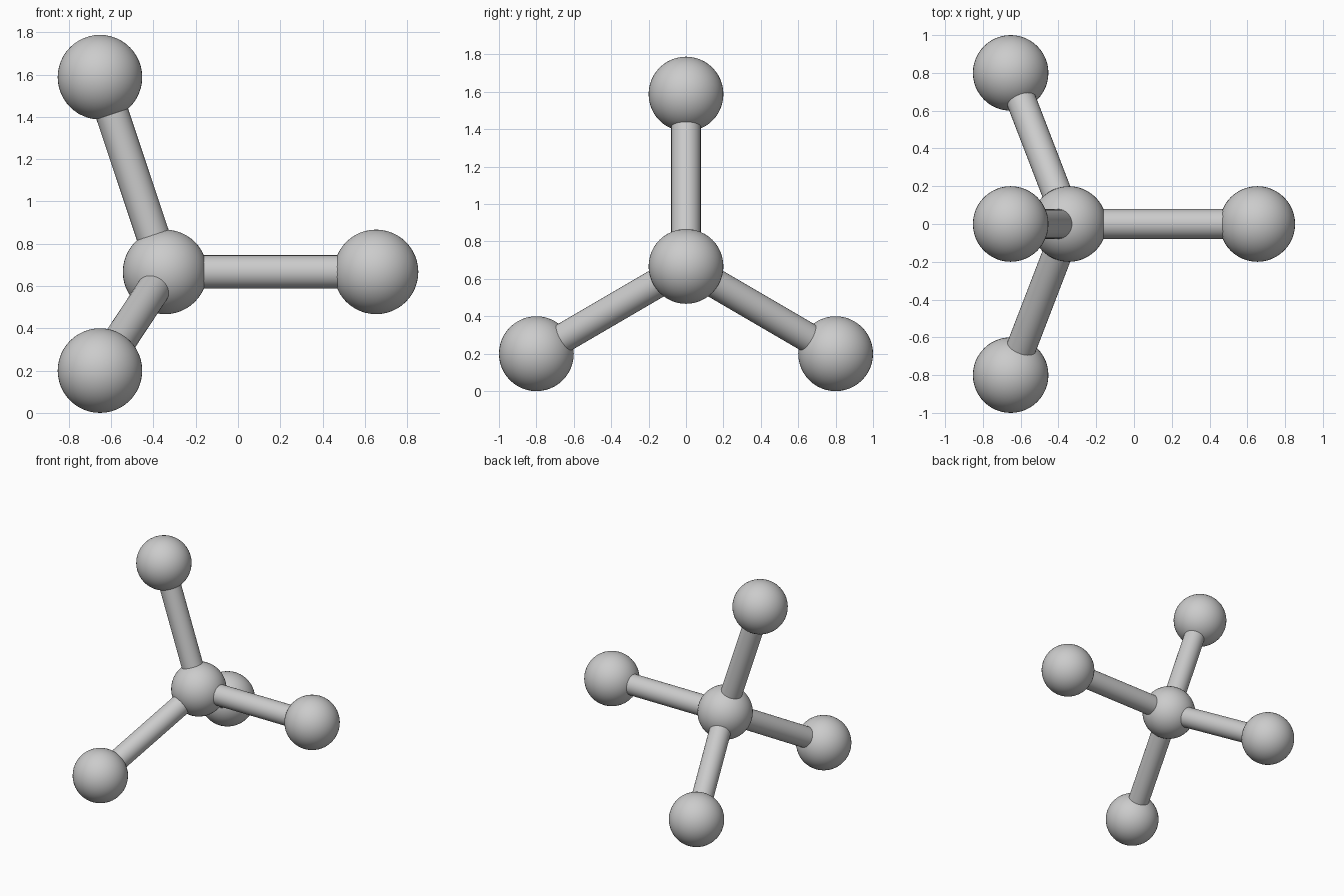
import bpy
from mathutils import Vector

if "Cube" in bpy.data.objects:
    bpy.data.objects.remove(bpy.data.objects["Cube"])

BALL_R = 0.2
ROD_R = 0.079
HUB = Vector((-0.345, 0, 0.667))
ENDS = {
    "right": Vector((0.653, 0, 0.667)),
    "top": Vector((-0.653, 0, 1.588)),
    "front": Vector((-0.653, -0.8, 0.2)),
    "back": Vector((-0.653, 0.8, 0.2)),
}


def ball(name, centre, segments=48, rings=24):
    bpy.ops.mesh.primitive_uv_sphere_add(
        segments=segments, ring_count=rings, radius=BALL_R, location=centre)
    bpy.context.object.name = name
    bpy.ops.object.shade_smooth()


def rod(name, a, b):
    d = b - a
    bpy.ops.mesh.primitive_cylinder_add(
        vertices=32, radius=ROD_R, depth=d.length, location=(a + b) / 2,
        rotation=d.to_track_quat('Z', 'Y').to_euler())
    bpy.context.object.name = name
    bpy.ops.object.shade_smooth_by_angle()


# Central ball
ball("centre_ball", HUB)

# Four arms, each a rod ending in a ball
for side, end in ENDS.items():
    rod(side + "_rod", HUB, end)
    ball(side + "_ball", end)
